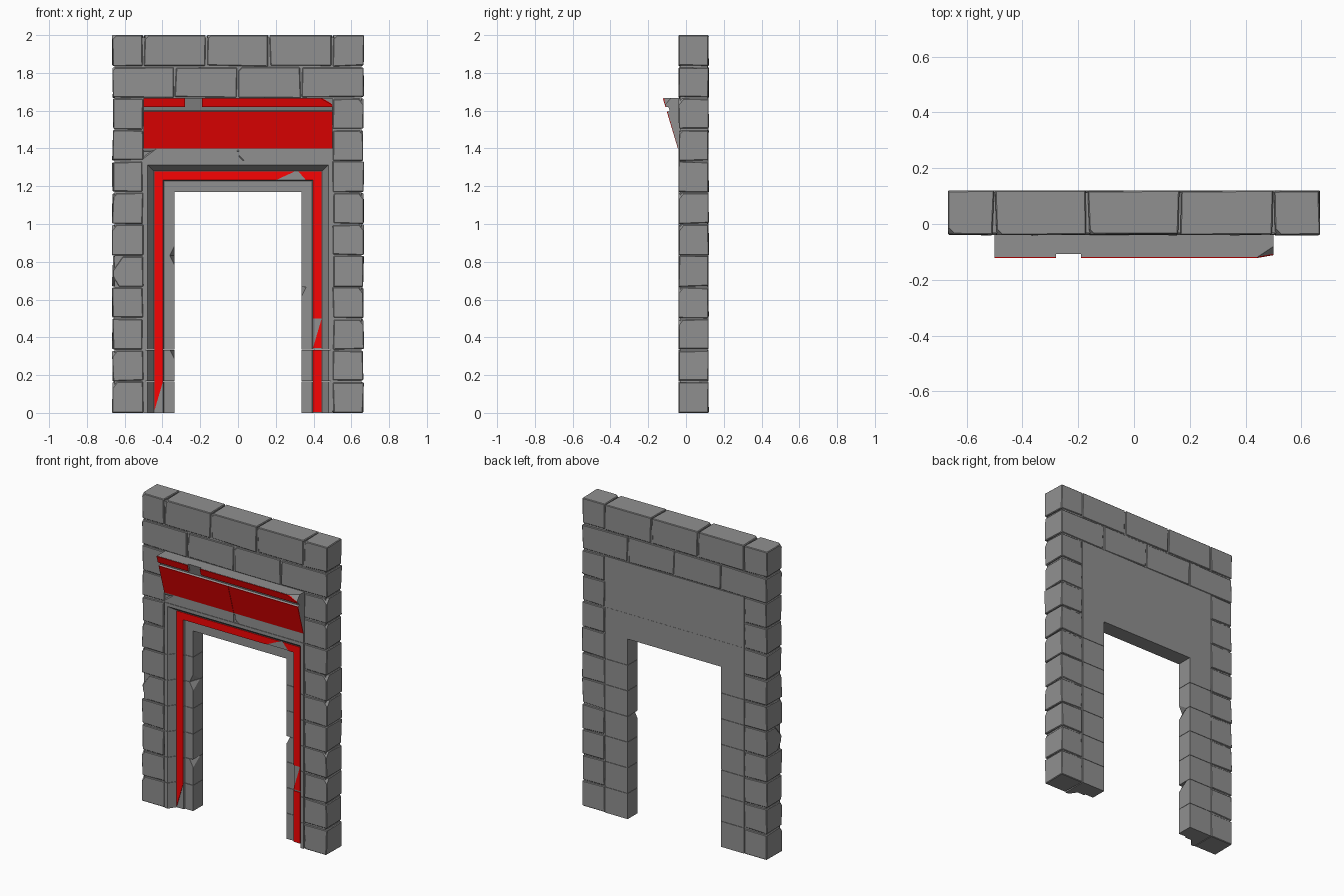
import bpy, bmesh, random
from mathutils import Vector

if "Cube" in bpy.data.objects:
    bpy.data.objects.remove(bpy.data.objects["Cube"])

random.seed(7)


def paint(name, r, g, b):
    m = bpy.data.materials.new(name)
    m.diffuse_color = (r, g, b, 1)
    m.use_nodes = True
    m.node_tree.nodes["Principled BSDF"].inputs["Base Color"].default_value = m.diffuse_color
    return m


red = paint("red_paint", 0.95, 0.001, 0.001)
stone = paint("dark_stone", 0.28, 0.28, 0.28)


def cut(bm, co, no):
    """Slice off everything beyond a plane and close the hole."""
    geom = bm.verts[:] + bm.edges[:] + bm.faces[:]
    bmesh.ops.bisect_plane(bm, geom=geom, plane_co=co, plane_no=no, clear_outer=True)
    edges = [e for e in bm.edges if e.is_boundary]
    if edges:
        bmesh.ops.holes_fill(bm, edges=edges, sides=0)


def finish(name, bm, mat=stone):
    bmesh.ops.recalc_face_normals(bm, faces=bm.faces[:])
    me = bpy.data.meshes.new(name)
    bm.to_mesh(me)
    bm.free()
    me.materials.append(mat)
    bpy.context.collection.objects.link(bpy.data.objects.new(name, me))


def bevel(bm, width):
    bmesh.ops.recalc_face_normals(bm, faces=bm.faces[:])
    bmesh.ops.bevel(bm, geom=bm.edges[:], offset=width, segments=1,
                    affect='EDGES', clamp_overlap=True)


def loft(a, b):
    """Solid between two matching outlines."""
    bm = bmesh.new()
    va = [bm.verts.new(p) for p in a]
    vb = [bm.verts.new(p) for p in b]
    n = len(va)
    bm.faces.new(va)
    bm.faces.new(vb[::-1])
    for i in range(n):
        bm.faces.new((va[i], vb[i], vb[(i + 1) % n], va[(i + 1) % n]))
    return bm


def box(x0, x1, y0, y1, z0, z1):
    a = [(x0, y0, z0), (x1, y0, z0), (x1, y1, z0), (x0, y1, z0)]
    return loft(a, [(x, y, z1) for x, y, _ in a])


def block(name, x0, x1, z0, z1, chips=()):
    """Hewn stone; chips are (corner, direction, depth)."""
    bm = box(x0, x1, -0.041, 0.121, z0, z1)
    mid = Vector(((x0 + x1) / 2, 0.04, (z0 + z1) / 2))
    for v in bm.verts:
        for i, amount in ((0, 0.008), (1, 0.005), (2, 0.008)):
            if not (i == 2 and v.co.z in (0, 2)):
                v.co[i] -= (1 if v.co[i] > mid[i] else -1) * random.uniform(0, amount)
    bevel(bm, 0.004)
    for corner, no, depth in chips:
        no = Vector(no).normalized()
        cut(bm, Vector(corner) - no * depth, no)
    finish(name, bm)


S = 1 / 6

# Wall core behind the joints
for s in (-1, 1):
    xs = sorted((s * 0.49, s * 0.653))
    finish("pier_core", box(*xs, -0.033, 0.113, 0.01, 1.7))
finish("upper_core", box(-0.653, 0.653, -0.033, 0.113, 1.66, 1.988))

# Outer pier blocks
for s, side in ((-1, "left"), (1, "right")):
    for k in range(10):
        z0, z1 = k * S, (k + 1) * S
        chips = []
        if random.random() < 0.4:
            chips.append(((s * 0.665, -0.04, z1), (s, -1, 0.8), 0.02))
        if (side, k) == ("left", 4):
            chips = [((s * 0.665, -0.04, z1), (s, -0.8, 0.7), 0.045),
                     ((s * 0.665, -0.04, z0), (s, -0.8, -0.6), 0.03)]
        block(side + "_pier_block", *sorted((s * 0.5, s * 0.668)), z0, z1, chips)

# Two upper courses
for z0, z1, xs in ((10 * S, 11 * S, (-0.668, -0.335, 0, 0.335, 0.668)),
                   (11 * S, 2, (-0.668, -0.5, -0.167, 0.165, 0.5, 0.668))):
    for x0, x1 in zip(xs, xs[1:]):
        c = [((x0, -0.04, z1), (-1, -1, 1), 0.018)] if random.random() < 0.5 else []
        block("upper_block", x0, x1, z0, z1, c)

# Course behind the awning, with broken lower edges in front
finish("middle_block", box(-0.5, 0.5, -0.033, 0.119, 8 * S, 10 * S))
for x0, x1, chips in ((-0.5, -0.005, [((-0.5, -0.04, 1.4), (-0.6, -1, 0.8), 0.03)]),
                      (0.005, 0.5, [((0.005, -0.04, 1.335), (-0.7, -1, -0.7), 0.015)])):
    bm = box(x0, x1, -0.04, -0.02, 1.337, 1.4)
    for corner, no, depth in chips:
        no = Vector(no).normalized()
        cut(bm, Vector(corner) - no * depth, no)
    finish("ledge_block", bm)

# Door surround: profile of (distance from opening, y) with a sloped recess
prof = [(0, 0.12), (0, 0.018), (0.058, 0.018), (0.062, 0.007), (0.11, 0.007),
        (0.143, -0.04), (0.165, -0.04), (0.165, 0.12)]
HW, TOP = 0.335, 1.17
jamb_chips = {("left", 1): 1, ("left", 4): 1, ("left", 5): -1, ("right", 3): 1}
for s, side in ((-1, "left"), (1, "right")):
    def ring(z, mitre=False):
        return [(s * (HW + d), y, TOP + d if mitre else z) for d, y in prof]
    for k in range(7):
        bm = loft(ring(k * S + 0.001 * (k > 0)), ring((k + 1) * S - 0.001, k == 6))
        if (side, k) in jamb_chips:
            up = jamb_chips[side, k]
            no = Vector((-s, -0.35, 0.5 * up)).normalized()
            cut(bm, Vector((s * HW, 0.018, (k + (up > 0)) * S)) - no * 0.022, no)
        finish(side + "_jamb_block", bm)
lint = [[(s * (HW + d), y, TOP + d) for d, y in prof] for s in (-1, 1)]
mids = [[(x, y, TOP + d) for d, y in prof] for x in (-0.17, 0.165)]
for a, b in ((lint[0], mids[0]), (mids[0], mids[1]), (mids[1], lint[1])):
    finish("lintel_block", loft(a, b))


# Red stripe round the door, with its broken spots
def plate(name, pts):
    finish(name, loft([(x, 0.003, z) for x, z in pts],
                      [(x, 0.009, z) for x, z in pts]), red)


i, o = HW + 0.062, HW + 0.108
zi, zo = TOP + 0.062, TOP + 0.108
plate("left_stripe", [(-o, S), (-i, S), (-i, zi), (-o, zo)])
plate("left_stripe_broken", [(-o, 0.01), (-i, S), (-o, S)])
plate("right_stripe_low", [(i, 0.005), (o, 0.005), (o, 2 * S), (i, 2 * S)])
plate("right_stripe_broken", [(i, 2 * S + 0.01), (o, 2 * S + 0.01), (o, 3 * S)])
plate("right_stripe", [(i, 3 * S), (o, 3 * S), (o, zo), (i, zi)])
plate("top_stripe", [(-i, zi), (0.2, zi), (0.3, zo), (-o, zo)])
plate("top_stripe_end", [(0.36, zi), (i, zi), (o, zo), (0.32, zo)])


# Sloped awning: stone wedge with red panels laid on the face
def face_y(z, off=0.0):
    return -0.04 - 0.083 * (z - 1.39) / 0.277 + off


def awning(name, x0, x1, yz, mat=stone):
    bm = loft([(x0, y, z) for y, z in yz], [(x1, y, z) for y, z in yz])
    if x1 > 0.4:
        cut(bm, Vector((0.44, -0.12, 1.667)), Vector((0.6, -0.9, 0.75)).normalized())
    finish(name, bm, mat)


def panel(z0, z1):
    return [(face_y(z0), z0), (face_y(z1), z1),
            (face_y(z1, 0.006), z1), (face_y(z0, 0.006), z0)]


def wedge_top(t):
    return [(face_y(1.62, t), 1.62), (face_y(1.667, t), 1.667),
            (-0.03, 1.667), (-0.03, 1.62)]


awning("awning_wedge", -0.5, 0.5,
       [(-0.03, 1.38), (face_y(1.39, 0.002), 1.39), (face_y(1.595, 0.004), 1.595),
        (face_y(1.6, 0.016), 1.6), (face_y(1.62, 0.016), 1.62), (-0.03, 1.62)])
awning("awning_rim_stone", -0.5, -0.28, wedge_top(0.004))
awning("awning_rim_notch", -0.28, -0.19, wedge_top(0.016))
awning("awning_rim_stone", -0.19, 0.5, wedge_top(0.004))
awning("awning_panel_left", -0.5, -0.001, panel(1.4, 1.595), red)
awning("awning_panel_right", 0.001, 0.5, panel(1.4, 1.595), red)
awning("awning_rim_left", -0.5, -0.28, panel(1.62, 1.665), red)
awning("awning_rim_right", -0.19, 0.5, panel(1.62, 1.665), red)
